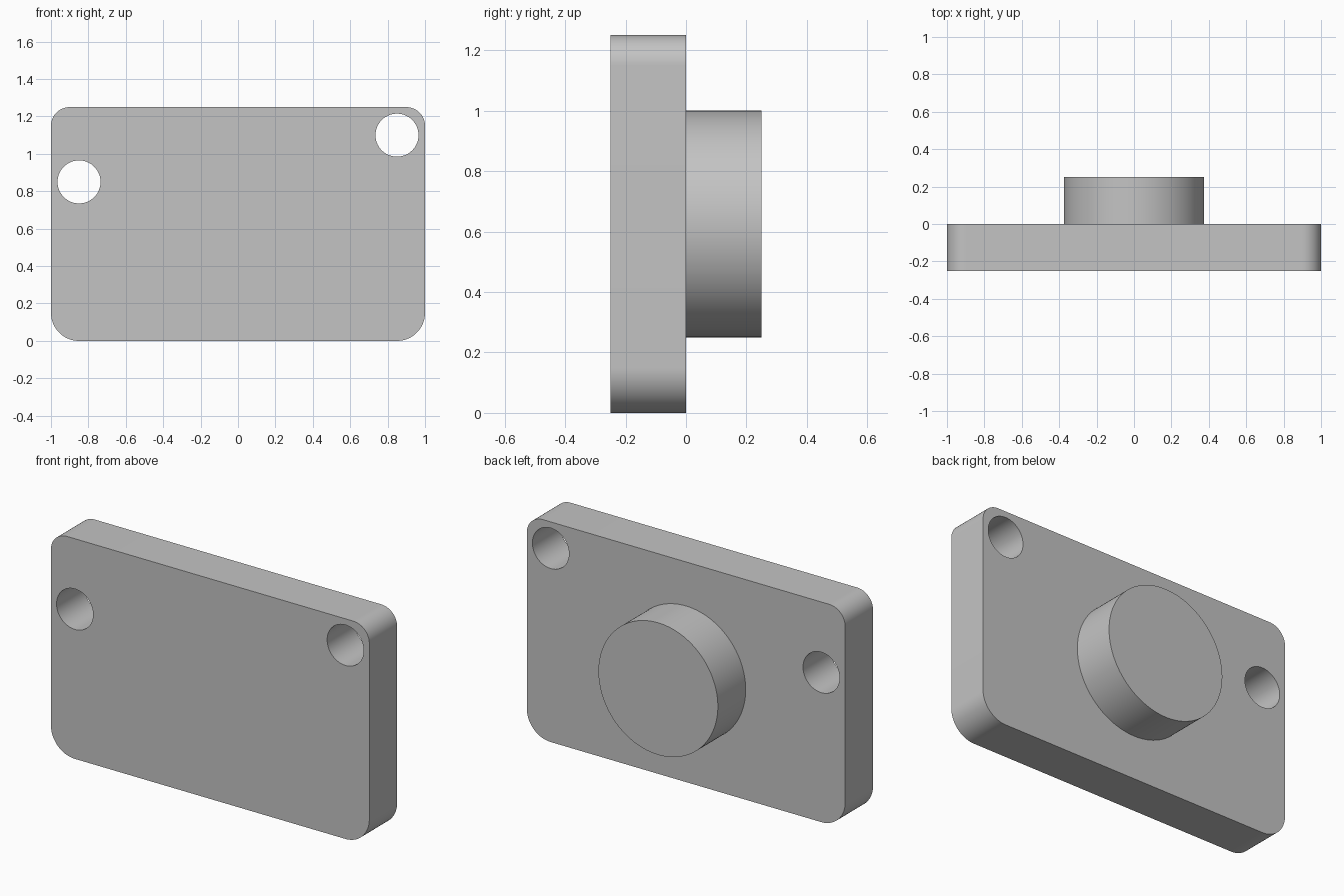
import bpy
import bmesh
from math import cos, sin, pi, radians

default_cube = bpy.data.objects.get("Cube")
if default_cube:
    bpy.data.objects.remove(default_cube, do_unlink=True)

grey = bpy.data.materials.new("plain grey")
grey.use_nodes = True
grey.diffuse_color = (0.55, 0.55, 0.55, 1)
grey.node_tree.nodes["Principled BSDF"].inputs["Base Color"].default_value = grey.diffuse_color


def arc(x, z, radius, start, sweep, steps):
    """Points along an arc in the x-z plane, angles in degrees."""
    angles = [radians(start + sweep * i / steps) for i in range(steps + 1)]
    return [(x + radius * cos(a), z + radius * sin(a)) for a in angles]


def circle(x, z, radius, steps=96):
    return arc(x, z, radius, 0, 360, steps)[:-1]


def prism(name, outline, y_front, y_back):
    """Extrude an x-z outline along y."""
    bm = bmesh.new()
    face = bm.faces.new([bm.verts.new((x, y_front, z)) for x, z in outline])
    result = bmesh.ops.extrude_face_region(bm, geom=[face], use_keep_orig=True)
    moved = [v for v in result["geom"] if isinstance(v, bmesh.types.BMVert)]
    bmesh.ops.translate(bm, verts=moved, vec=(0, y_back - y_front, 0))
    bmesh.ops.recalc_face_normals(bm, faces=bm.faces)
    mesh = bpy.data.meshes.new(name)
    bm.to_mesh(mesh)
    bm.free()
    mesh.materials.append(grey)
    obj = bpy.data.objects.new(name, mesh)
    bpy.context.collection.objects.link(obj)
    return obj


def shade(obj):
    for face in obj.data.polygons:
        face.use_smooth = True
    obj.data.set_sharp_from_angle(angle=radians(30))


# Plate with larger rounding on the two bottom corners
width, height, top_r, bottom_r = 2, 1.25, 0.1, 0.15
corners = [(1, 1, top_r, 0), (-1, 1, top_r, 90),
           (-1, 0, bottom_r, 180), (1, 0, bottom_r, 270)]
outline = []
for side, top, r, start in corners:
    z = height - r if top else r
    outline += arc(side * (width / 2 - r), z, r, start, 90, 20)
plate = prism("plate", outline, -0.25, 0)

# Two through holes
for x, z in [(-0.85, 0.85), (0.85, 1.1)]:
    cutter = prism("hole_cutter", circle(x, z, 0.115), -0.5, 0.25)
    cutter.hide_render = True
    cut = plate.modifiers.new("hole", "BOOLEAN")
    cut.operation = "DIFFERENCE"
    cut.solver = "EXACT"
    cut.object = cutter
    bpy.context.view_layer.objects.active = plate
    bpy.ops.object.modifier_apply(modifier=cut.name)
    bpy.data.objects.remove(cutter, do_unlink=True)
shade(plate)

# Round boss on the back
boss = prism("round_boss", circle(0, 0.625, 0.375, 128), 0, 0.25)
shade(boss)
